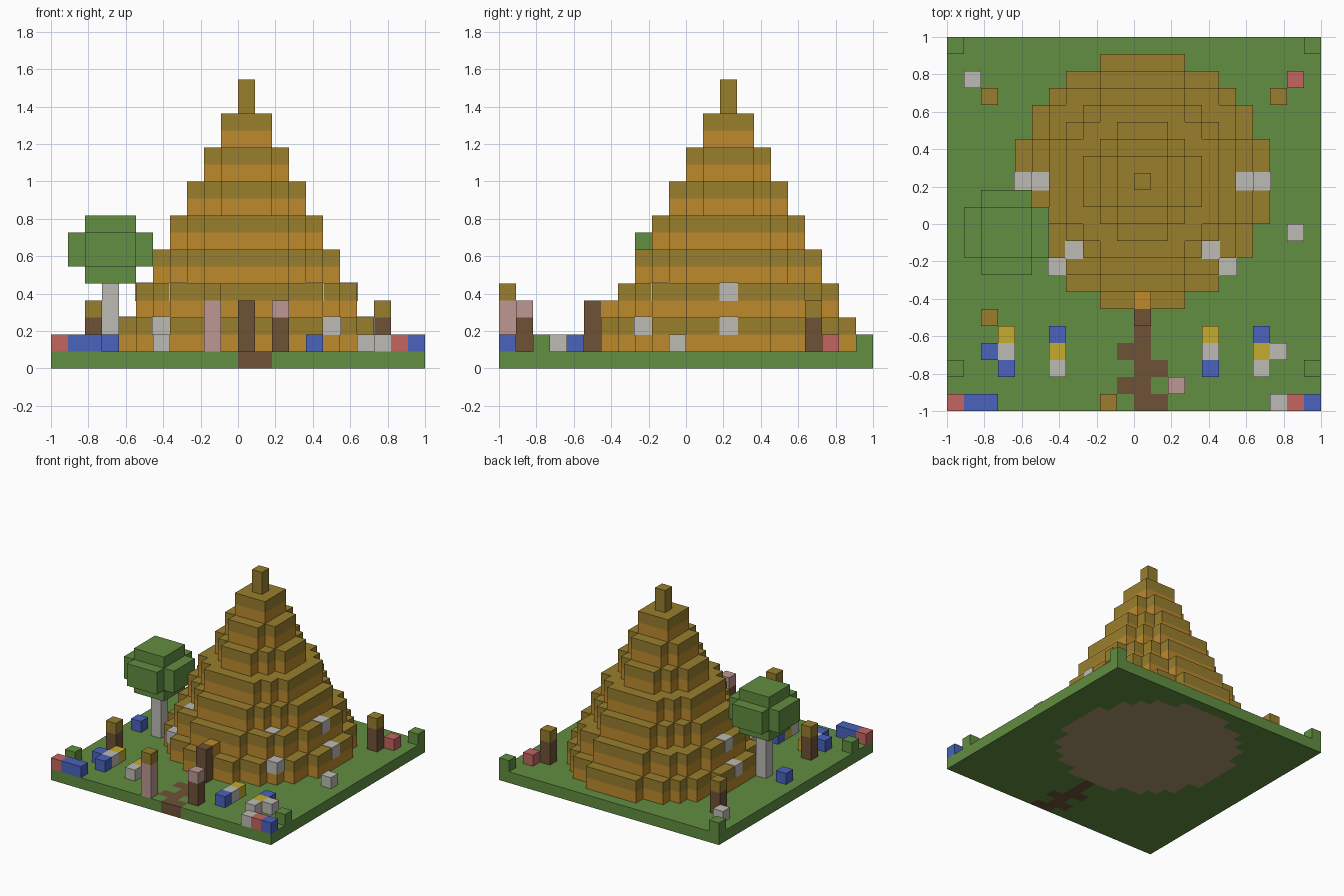
import bpy, bmesh, math
from mathutils import Vector, Matrix

cube = bpy.data.objects.get("Cube")
if cube:
    bpy.data.objects.remove(cube)

U = 1 / 11                 # block size, the plot is 22 blocks wide
CI, CJ = 11, 13            # tower centre block


def material(name, rgb):
    lin = [((c / 255 + 0.055) / 1.055) ** 2.4 for c in rgb] + [1]
    m = bpy.data.materials.new(name)
    m.use_nodes = True
    m.diffuse_color = lin
    m.node_tree.nodes["Principled BSDF"].inputs["Base Color"].default_value = lin
    return m


GREEN = material("grass_green", (97, 142, 65))
BROWN = material("dark_brown", (111, 82, 54))
ORANGE = material("orange_clay", (189, 138, 45))
OLIVE = material("olive_thatch", (152, 126, 45))
TAN = material("tan_floor", (170, 152, 109))
GRAY = material("light_gray", (189, 187, 181))
BLUE = material("flower_blue", (74, 99, 190))
YELLOW = material("flower_yellow", (196, 172, 45))
RED = material("flower_red", (196, 101, 96))
PINK = material("soft_pink", (189, 151, 147))


def finish(bm, name, mats):
    bmesh.ops.recalc_face_normals(bm, faces=bm.faces[:])
    me = bpy.data.meshes.new(name)
    bm.to_mesh(me)
    bm.free()
    for m in mats:
        me.materials.append(m)
    ob = bpy.data.objects.new(name, me)
    bpy.context.collection.objects.link(ob)
    return ob


def block(name, mat, i, j, k=1, size=(1, 1, 1), grow=0.0):
    """Box whose lowest corner is at block (i, j, k)."""
    s = Vector(size)
    centre = (Vector((i, j, k)) + s / 2) * U - Vector((1, 1, 0))
    bm = bmesh.new()
    bmesh.ops.create_cube(bm, size=1, matrix=Matrix.Translation(centre)
                          @ Matrix.Diagonal((*(s * U + Vector((grow,) * 3)), 1)))
    return finish(bm, name, [mat])


def half_width(r, d):
    return int(math.sqrt((r + 0.5) ** 2 - d * d))


# Ground slab, coloured by block: winding path, tower floor, grass
PATH = {(11, j) for j in range(6)} | {(10, 3), (12, 2), (10, 1), (12, 0)}


def ground_index(c):
    i, j = (int((v * 0.999 + 1) / U) for v in c[:2])
    if (i, j) in PATH:
        return 1
    return 2 if math.hypot(i - CI, j - CJ) <= 7.5 else 0


bm = bmesh.new()
bmesh.ops.create_grid(bm, x_segments=22, y_segments=22, size=1)
ext = bmesh.ops.extrude_face_region(bm, geom=bm.faces[:], use_keep_orig=True)
bmesh.ops.translate(bm, vec=(0, 0, U),
                    verts=[v for v in ext["geom"] if isinstance(v, bmesh.types.BMVert)])
for f in bm.faces:
    f.material_index = ground_index(f.calc_center_median())
finish(bm, "ground", [GREEN, BROWN, TAN])


# Tower tiers: stepped round outline, orange lower band, olive upper band
def tier(name, r, k, mats):
    quarter = []
    for d in range(r + 1):
        w = half_width(r, d)
        if d == r:
            quarter.append((w + 0.5, d + 0.5))
        elif half_width(r, d + 1) != w:
            quarter += [(w + 0.5, d + 0.5), (half_width(r, d + 1) + 0.5, d + 0.5)]
    outline = []
    for _ in range(4):
        outline += [p for p in quarter if p not in outline]
        quarter = [(-y, x) for x, y in quarter]
    bm = bmesh.new()
    rings = [[bm.verts.new(((CI + 0.5 + x) * U - 1, (CJ + 0.5 + y) * U - 1, (k + h) * U))
              for x, y in outline] for h in range(3)]
    n = len(outline)
    for h in range(2):
        for a in range(n):
            b = (a + 1) % n
            f = bm.faces.new((rings[h][a], rings[h][b], rings[h + 1][b], rings[h + 1][a]))
            f.material_index = h
    bm.faces.new(rings[0][::-1])
    bm.faces.new(rings[2]).material_index = 1
    finish(bm, name, mats)


for r in range(7, 0, -1):
    tier(f"tower_tier_{8 - r}", r, 15 - 2 * r, [ORANGE, OLIVE])
tier("tower_finial", 0, 15, [OLIVE, OLIVE])

# Doorway
block("door", BROWN, 11, 5, 1, (1, 1, 3))
block("door_lintel", ORANGE, 11, 6, 3)

# Windows, mirrored about the tower axis
for side in (-1, 1):
    for dx, j, k in ((7, 13, 2), (6, 13, 4), (5, 8, 2), (4, 9, 4)):
        block("window", GRAY, CI + side * dx, j, k, grow=0.008)

# Tree: trunk and a rounded crown
block("tree_trunk", GRAY, 3, 10, 1, (1, 1, 4))
block("tree_crown_core", GREEN, 2, 9, 5, (3, 3, 4))
block("tree_crown_wide", GREEN, 1, 9, 6, (5, 3, 2))
block("tree_crown_deep", GREEN, 2, 8, 6, (3, 5, 2))

# Lantern posts with caps
for i, j, shaft, h, cap in ((2, 18, BROWN, 2, OLIVE), (19, 18, BROWN, 2, OLIVE),
                            (2, 5, BROWN, 2, OLIVE), (9, 0, PINK, 3, OLIVE),
                            (13, 1, BROWN, 2, PINK)):
    block("post_shaft", shaft, i, j, 1, (1, 1, h))
    block("post_cap", cap, i, j, 1 + h)

# Corner shrubs
for i in (0, 21):
    for j in (2, 21):
        block("corner_shrub", GREEN, i, j)

# Flower rows running front to back
for i, colours in ((3, (BLUE, GRAY, YELLOW)), (6, (GRAY, YELLOW, BLUE)),
                   (15, (BLUE, GRAY, YELLOW)), (18, (GRAY, YELLOW, BLUE))):
    for n, colour in enumerate(colours):
        block("flower_row", colour, i, 2 + n)

# Scattered flowers and stones
for name, colour, spots in (
        ("blue_flower", BLUE, ((1, 0), (2, 0), (2, 3), (21, 0), (1, 10))),
        ("red_flower", RED, ((0, 0), (20, 0), (20, 19))),
        ("stone", GRAY, ((19, 0), (19, 3), (20, 10), (1, 19)))):
    for i, j in spots:
        block(name, colour, i, j)
